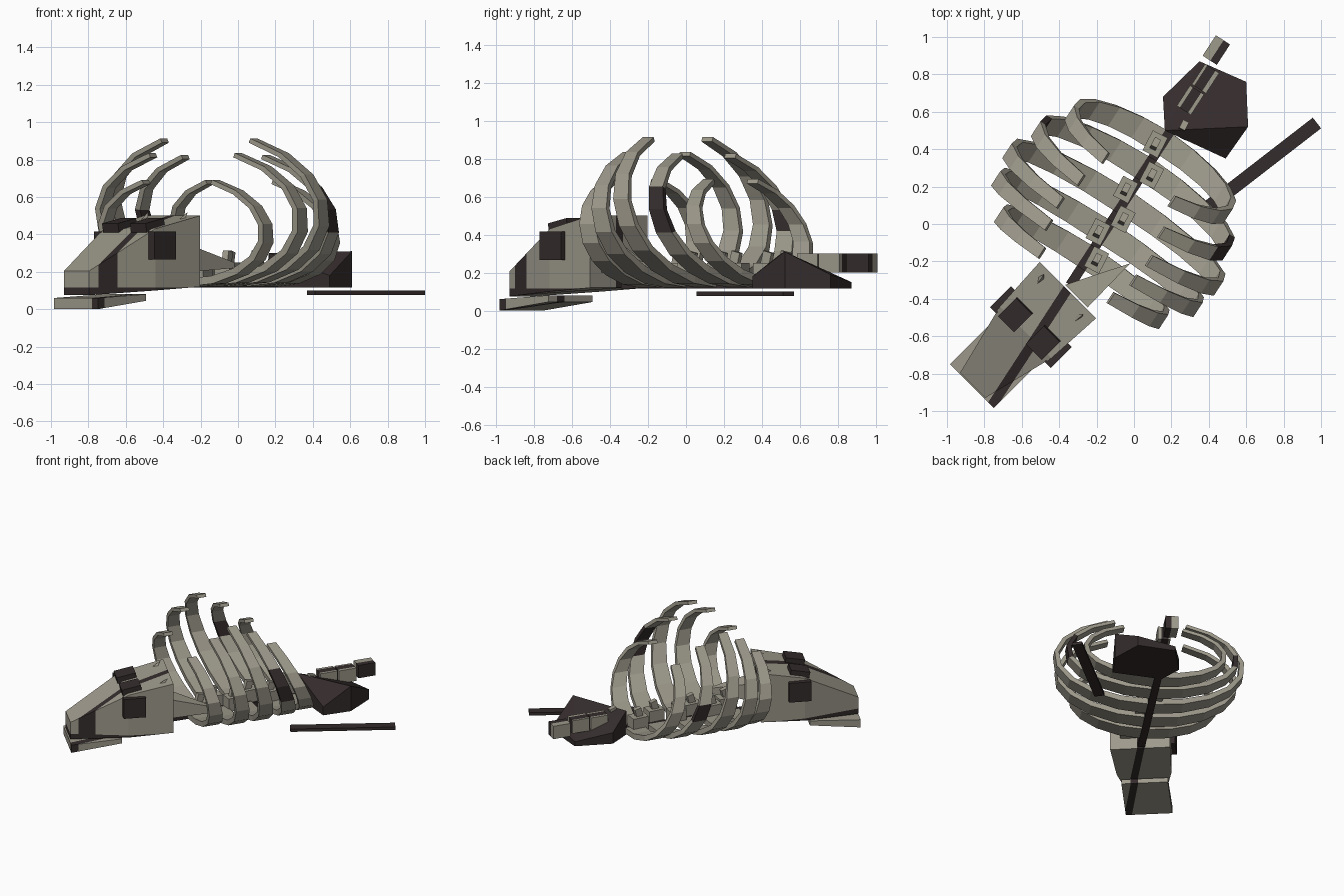
import bpy, bmesh, math
from mathutils import Vector, Matrix

cube = bpy.data.objects.get("Cube")
if cube:
    bpy.data.objects.remove(cube, do_unlink=True)


def material(name, rgb):
    m = bpy.data.materials.new(name)
    m.use_nodes = True
    m.diffuse_color = (*rgb, 1)
    m.node_tree.nodes["Principled BSDF"].inputs["Base Color"].default_value = (*rgb, 1)
    return m


BONE = material("weathered bone", (0.34, 0.32, 0.26))
DARK = material("dark brown", (0.035, 0.025, 0.025))

AXIS = Vector((0.545, 0.838, 0))     # along the spine, towards the tail
SIDE = Vector((0.838, -0.545, 0))    # across the spine
MID = -0.108                         # sideways place of the spine
UP = Vector((0, 0, 1))
SPINE_YAW = math.atan2(AXIS.y, AXIS.x)
HEAD_YAW = math.pi / 4
STRIPE = 0.026


def spine_point(u, v, z):
    return AXIS * u + SIDE * (MID + v) + UP * z


def head_point(s, w, z):
    r = math.sqrt(0.5)
    return Vector(((s + w) * r, (s - w) * r, z))


def cut(bm, point, normal):
    bmesh.ops.bisect_plane(bm, geom=bm.verts[:] + bm.edges[:] + bm.faces[:],
                           plane_co=point, plane_no=normal)


def paint_stripe(bm):
    """Cut the dark band that follows the spine."""
    for e in (-STRIPE, STRIPE):
        cut(bm, SIDE * (MID + e), SIDE)
    for f in bm.faces:
        if abs(f.calc_center_median().dot(SIDE) - MID) < STRIPE:
            f.material_index = 1


def finish(name, bm, mats):
    bmesh.ops.recalc_face_normals(bm, faces=bm.faces[:])
    me = bpy.data.meshes.new(name)
    bm.to_mesh(me)
    bm.free()
    for m in mats:
        me.materials.append(m)
    ob = bpy.data.objects.new(name, me)
    bpy.context.collection.objects.link(ob)
    return ob


def hull(name, points, mat, stripe=False, low=None):
    bm = bmesh.new()
    for p in points:
        bm.verts.new(p)
    bmesh.ops.convex_hull(bm, input=bm.verts[:])
    if stripe:
        paint_stripe(bm)
    if low:
        cut(bm, (0, 0, low), UP)
        for f in bm.faces:
            if f.calc_center_median().z < low and abs(f.normal.z) < 0.7:
                f.material_index = 1
    return finish(name, bm, [mat, DARK])


def box(name, centre, size, yaw, mat, pitch=0):
    bm = bmesh.new()
    m = (Matrix.Translation(centre) @ Matrix.Rotation(yaw, 4, 'Z')
         @ Matrix.Rotation(pitch, 4, 'Y') @ Matrix.Diagonal((*size, 1)))
    bmesh.ops.create_cube(bm, size=1, matrix=m)
    return finish(name, bm, [mat])


def rib_ring(name, half, mid, lean, height, patch):
    """Open leaning hoop, wide at the spine and narrow at its two tips."""
    n, end = 16, math.radians(155)
    centre = 0.12 + height
    bm = bmesh.new()
    loops = []
    for i in range(n + 1):
        a = -end + 2 * end * i / n
        t = abs(a) / end
        width, thick = 0.068 - 0.034 * t, 0.045 - 0.02 * t
        u = mid + lean * math.cos(a)
        loop = []
        for inset, du in ((0, -width), (0, width), (thick, width), (thick, -width)):
            loop.append(bm.verts.new(spine_point(
                u + du, (half - inset) * math.sin(a),
                centre - (height - inset) * math.cos(a))))
        loops.append(loop)
    dark = []
    for i in range(n):
        for k in range(4):
            j = (k + 1) % 4
            f = bm.faces.new((loops[i][k], loops[i][j], loops[i + 1][j], loops[i + 1][k]))
            if patch and i in (3, 12, 13):
                f.material_index = 1
    bm.faces.new(loops[0])
    bm.faces.new(loops[-1])
    paint_stripe(bm)
    return finish(name, bm, [BONE, DARK])


# Rib cage: half width, place along spine, lean, half height
RIBS = [(0.51, 0.325, 0.125, 0.30), (0.615, 0.155, 0.125, 0.37),
        (0.68, -0.03, 0.10, 0.416), (0.65, -0.19, 0.07, 0.375),
        (0.53, -0.345, 0.06, 0.30)]
for i, (half, mid, lean, height) in enumerate(RIBS):
    rib_ring("rib_pair_%d" % (i + 1), half, mid, lean, height, i == 1)

# Spine strip and vertebrae with small upright spines
box("spine_strip", spine_point(0.09, 0, 0.135), (1.1, 2 * STRIPE, 0.04), SPINE_YAW, DARK)
for i, u in enumerate((-0.27, -0.14, -0.01, 0.13, 0.27, 0.42, 0.58)):
    v = 0.045 if i % 2 == 0 else -0.03
    box("vertebra_%d" % (i + 1), spine_point(u, v, 0.2), (0.12, 0.09, 0.1), SPINE_YAW + 0.1, BONE)
    box("vertebra_spine_%d" % (i + 1), spine_point(u, v, 0.27), (0.05, 0.035, 0.08),
        SPINE_YAW + 0.1, BONE, 0.25)
for i, (u, v) in enumerate(((0.72, 0), (0.86, 0.005), (1.02, -0.03))):
    ob = box("tail_bone_%d" % (i + 1), spine_point(u, v, 0.25), (0.13, 0.09, 0.1), SPINE_YAW, BONE)
    bm = bmesh.new()
    bm.from_mesh(ob.data)
    paint_stripe(bm)
    bm.to_mesh(ob.data)
    bm.free()
    ob.data.materials.append(DARK)

# Skull: stations of place, half width, bottom, top
STATIONS = [(-1.22, 0.095, 0.075, 0.205), (-0.82, 0.195, 0.10, 0.43), (-0.5, 0.213, 0.12, 0.5)]
hull("skull", [head_point(s, w * side, z) for s, w, lo, hi in STATIONS
               for side in (-1, 1) for z in (lo, hi)], BONE, True, 0.116)

# Lower jaw
hull("lower_jaw", [head_point(s, w, z) for s, lo, hi in ((-1.225, 0, 0.06), (-0.86, 0.045, 0.08))
                   for w in (-0.165, 0.165) for z in (lo, hi)], BONE, True)

# Eye sockets, brow plates and little horns on both sides
for side, label in ((1, "left"), (-1, "right")):
    box(label + "_eye_socket", head_point(-0.78, 0.205 * side, 0.34), (0.16, 0.05, 0.15),
        HEAD_YAW, DARK)
    box(label + "_brow_plate", head_point(-0.79, 0.105 * side, 0.448), (0.14, 0.12, 0.05),
        HEAD_YAW, DARK, -0.2)
    base = head_point(-0.58, 0.14 * side, 0.47)
    hull(label + "_horn", [base + Vector((0.025, 0, 0)), base + Vector((-0.015, 0.02, 0)),
                           base + Vector((-0.015, -0.02, 0)),
                           base + head_point(0.05, 0.01 * side, 0.05)], BONE)

# Neck bone reaching back from the skull
tip = Vector((-0.02, -0.21, 0.25))
hull("neck_bone", [tip, tip - UP * 0.03] + [head_point(-0.49, w, z) for w in (-0.03, 0.14)
                                           for z in (0.2, 0.34)], BONE)

# Pelvis: wedge with a high ridge
PELVIS = [(0.155, 0.68, 0.2), (0.35, 0.87, 0.15), (0.6, 0.76, 0.19),
          (0.61, 0.52, 0.31), (0.49, 0.35, 0.18), (0.165, 0.5, 0.3)]
hull("pelvis", [Vector(p) for p in PELVIS] + [Vector((x, y, 0.115)) for x, y, z in PELVIS], DARK)

# Loose leg bone lying beside the body
a, b = Vector((0.39, 0.085, 0.088)), Vector((0.978, 0.54, 0.088))
d = b - a
box("loose_leg_bone", (a + b) / 2, (d.length, 0.072, 0.022), math.atan2(d.y, d.x), DARK)
